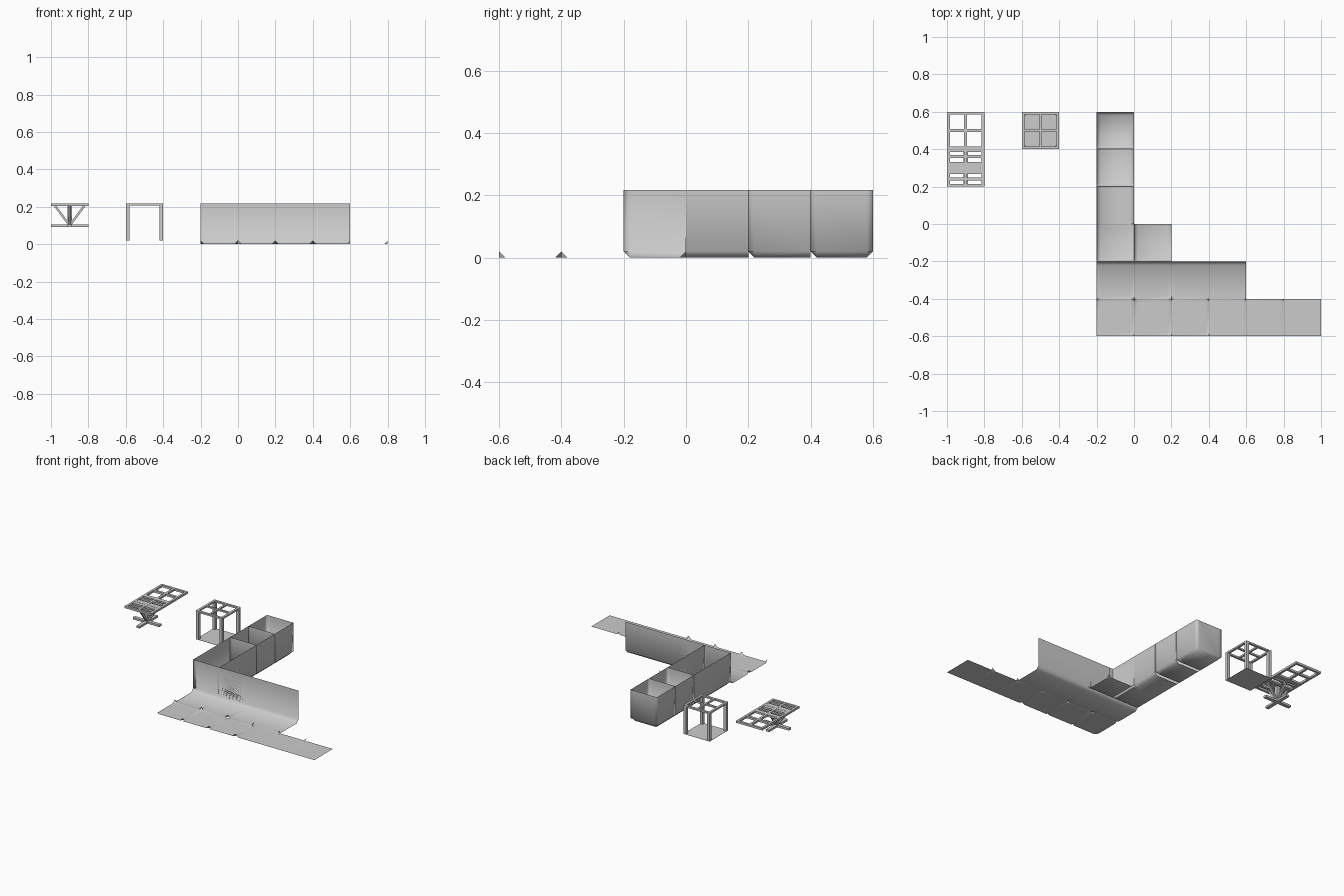
import bpy, bmesh, math
from mathutils import Vector

if "Cube" in bpy.data.objects:
    bpy.data.objects.remove(bpy.data.objects["Cube"])

TILE, BEVEL, HEIGHT = 0.2, 0.02, 0.217

stone = bpy.data.materials.new("light grey")
stone.use_nodes = True
stone.diffuse_color = (0.6, 0.6, 0.6, 1)
stone.node_tree.nodes["Principled BSDF"].inputs["Base Color"].default_value = (0.6, 0.6, 0.6, 1)


def finish(name, bm, smooth=False):
    mesh = bpy.data.meshes.new(name)
    bm.to_mesh(mesh)
    bm.free()
    mesh.materials.append(stone)
    for p in mesh.polygons:
        p.use_smooth = smooth
    obj = bpy.data.objects.new(name, mesh)
    bpy.context.collection.objects.link(obj)
    return obj


def tile(name, x0, y0, walls="", corners=()):
    """Floor sheet with bevelled feet along walls (W E S N) and raised corners."""
    bm = bmesh.new()
    steps = (0, BEVEL, TILE - BEVEL, TILE)

    def height(i, j):
        on_wall = (i == 0 and "W" in walls or i == 3 and "E" in walls or
                   j == 0 and "S" in walls or j == 3 and "N" in walls)
        raised = i in (0, 3) and j in (0, 3) and (i // 3, j // 3) in corners
        return BEVEL if on_wall or raised else 0

    grid = [[bm.verts.new((x0 + steps[i], y0 + steps[j], height(i, j)))
             for j in range(4)] for i in range(4)]
    for i in range(3):
        for j in range(3):
            a, b, c, d = grid[i][j], grid[i + 1][j], grid[i + 1][j + 1], grid[i][j + 1]
            if i == 1 or j == 1:
                bm.faces.new((a, b, c, d))
            elif i == j:
                bm.faces.new((a, b, d))
                bm.faces.new((b, c, d))
            else:
                bm.faces.new((a, b, c))
                bm.faces.new((a, c, d))
    # Walls rise from the floor border and share vertices at room corners
    tops = {}

    def top(v):
        if v not in tops:
            tops[v] = bm.verts.new((v.co.x, v.co.y, HEIGHT))
        return tops[v]

    sides = {"S": [grid[i][0] for i in range(4)],
             "E": [grid[3][j] for j in range(4)],
             "N": [grid[i][3] for i in (3, 2, 1, 0)],
             "W": [grid[0][j] for j in (3, 2, 1, 0)]}
    for side in walls:
        row = sides[side]
        for a, b in zip(row, row[1:]):
            bm.faces.new((b, a, top(a), top(b)))
    finish(name, bm, True)


def box(bm, x, y, z):
    """Box between (low, high) pairs."""
    made = bmesh.ops.create_cube(bm, size=1)["verts"]
    for v in made:
        v.co = Vector([lo + (c + 0.5) * (hi - lo) for c, (lo, hi) in zip(v.co, (x, y, z))])


def strut(bm, start, end, width):
    a, b = Vector(start), Vector(end)
    made = bmesh.ops.create_cube(bm, size=1)["verts"]
    turn = (b - a).to_track_quat("Z", "Y")
    for v in made:
        v.co = (a + b) / 2 + turn @ Vector((v.co.x * width, v.co.y * width, v.co.z * (b - a).length))


def window_frame(bm, x, y, z, rim=0.015, bar=0.006):
    """Square rim with a cross of bars."""
    for lo, hi in ((0, rim), (TILE - rim, TILE), (TILE / 2 - bar, TILE / 2 + bar)):
        box(bm, (x + lo, x + hi), (y, y + TILE), z)
        box(bm, (x, x + TILE), (y + lo, y + hi), z)


# Open floor tiles with fewer and fewer raised corners
SW, SE, NW, NE = (0, 0), (1, 0), (0, 1), (1, 1)
for n, c in enumerate([(SW, SE, NW, NE), (SE, NW, NE), (SE, NE), (SW, NE), (NE,), ()]):
    tile(f"floor_{n + 1}", -0.2 + n * TILE, -0.6, "", c)

# Tiles with a back wall
for n, c in enumerate([(SW, SE), (SE,), (SW,), ()]):
    tile(f"wall_{n + 1}", -0.2 + n * TILE, -0.4, "N", c)

# Corner, corridor, dead end and closed room
tile("corner_plain", -0.2, -0.2, "SW")
tile("corner_notched", 0, -0.2, "SW", (NE,))
tile("corridor", -0.2, 0, "WE")
tile("dead_end", -0.2, 0.2, "WES")
tile("closed_room", -0.2, 0.4, "WESN")

# Thin upright sliver on the notched corner
bm = bmesh.new()
box(bm, (0.198, 0.2), (-0.002, 0), (0, 0.065))
finish("corner_spike", bm)

# Cage: roof frame, four posts and a floor sheet
bm = bmesh.new()
window_frame(bm, -0.6, 0.4, (0.206, HEIGHT))
finish("cage_roof", bm)
bm = bmesh.new()
for x in (-0.6, -0.42):
    for y in (0.4, 0.58):
        box(bm, (x, x + 0.02), (y, y + 0.02), (BEVEL, 0.206))
finish("cage_posts", bm)
bm = bmesh.new()
box(bm, (-0.6, -0.4), (0.4, 0.6), (BEVEL, BEVEL + 0.001))
finish("cage_floor", bm)

# Raised platform: open frame beside a slatted top
bm = bmesh.new()
window_frame(bm, -1, 0.4, (0.203, HEIGHT), bar=0.008)
finish("platform_frame", bm)
bm = bmesh.new()
window_frame(bm, -1, 0.2, (0.203, HEIGHT), bar=0.008)
for y, half in ((0.24, 0.008), (0.3, 0.032), (0.362, 0.008)):
    box(bm, (-1, -0.8), (y - half, y + half), (0.204, HEIGHT - 0.001))
finish("platform_slats", bm)

# Stand: cross foot, post and slanted braces
bm = bmesh.new()
box(bm, (-1, -0.8), (0.288, 0.312), (0.092, 0.106))
box(bm, (-0.912, -0.888), (0.2, 0.4), (0.092, 0.106))
finish("stand_foot", bm)
bm = bmesh.new()
box(bm, (-0.912, -0.888), (0.288, 0.312), (0.1, 0.205))
finish("stand_post", bm)
bm = bmesh.new()
for k in range(4):
    dx, dy = round(math.cos(k * math.pi / 2)), round(math.sin(k * math.pi / 2))
    strut(bm, (-0.9 + dx * 0.008, 0.3 + dy * 0.008, 0.11),
          (-0.9 + dx * 0.078, 0.3 + dy * 0.078, 0.205), 0.012)
finish("stand_braces", bm)
